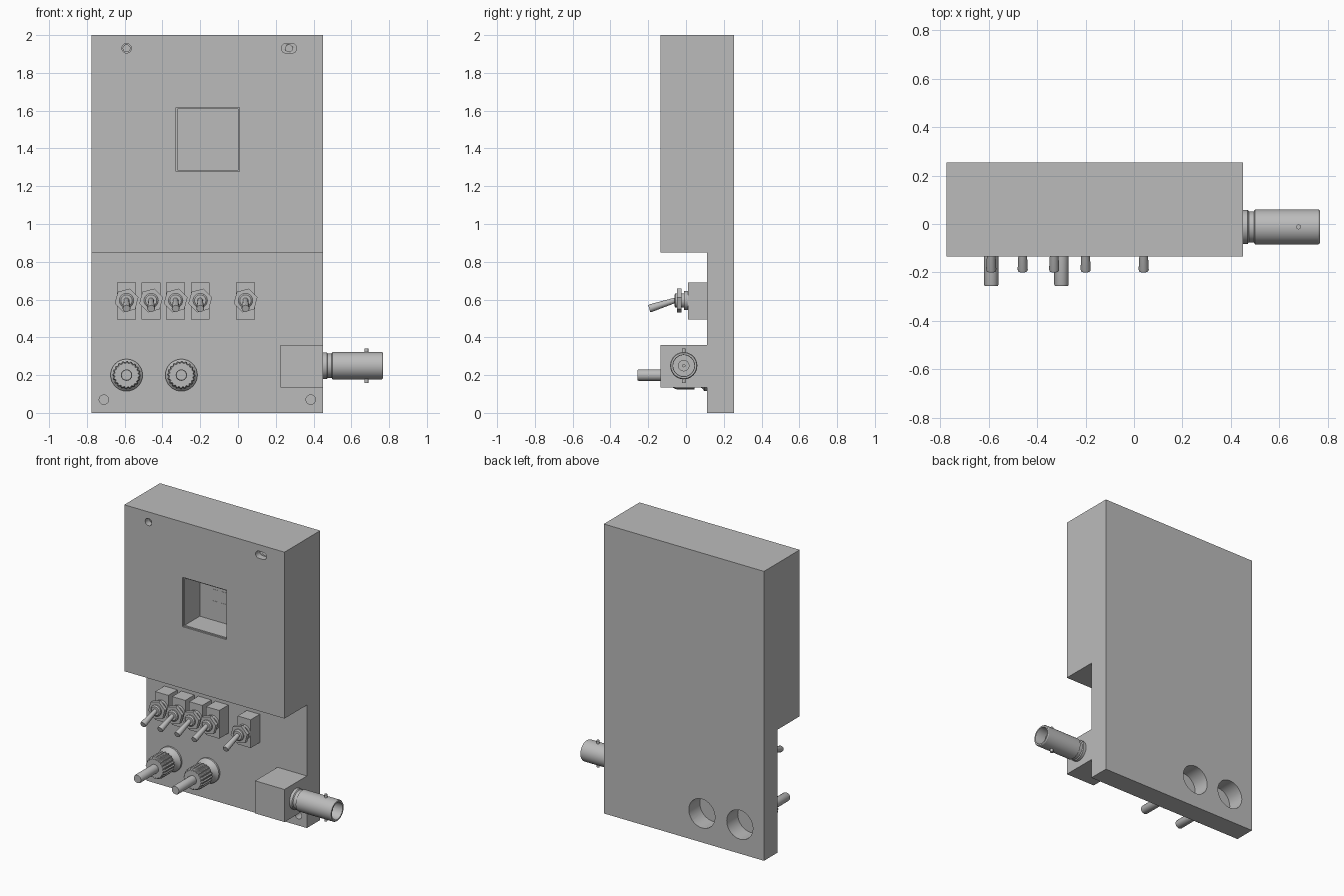
import bpy, bmesh, math
from mathutils import Vector

if "Cube" in bpy.data.objects:
    bpy.data.objects.remove(bpy.data.objects["Cube"])

grey = bpy.data.materials.new("plain grey")
grey.diffuse_color = (0.5, 0.5, 0.5, 1)
grey.use_nodes = True
grey.node_tree.nodes["Principled BSDF"].inputs["Base Color"].default_value = grey.diffuse_color


def finish(name, bm, smooth=False):
    bmesh.ops.recalc_face_normals(bm, faces=bm.faces)
    me = bpy.data.meshes.new(name)
    bm.to_mesh(me)
    bm.free()
    me.materials.append(grey)
    ob = bpy.data.objects.new(name, me)
    bpy.context.collection.objects.link(ob)
    if smooth:
        bpy.ops.object.select_all(action='DESELECT')
        ob.select_set(True)
        bpy.context.view_layer.objects.active = ob
        bpy.ops.object.shade_smooth_by_angle(angle=math.radians(30))
    return ob


def box(name, x, y, z):
    bm = bmesh.new()
    bmesh.ops.create_cube(bm, size=1)
    for v in bm.verts:
        v.co = [a + (b - a) * (c + 0.5) for (a, b), c in zip((x, y, z), v.co)]
    return finish(name, bm)


def lathe(name, origin, direction, profile, n=32, turn=0.0, flute=0.0, stretch=0.0, smooth=True):
    """Revolve (radius, distance) points round a direction; flute notches every other
    vertex, stretch lengthens the section sideways into a slot."""
    bm = bmesh.new()
    d = Vector(direction).normalized()
    u = Vector((0, 0, 1)).cross(d).normalized()
    w = d.cross(u)
    rings = []
    for r, t in profile:
        ring = []
        for i in range(n):
            a = math.tau * i / n + turn
            rr = r - (flute if i % 4 in (1, 2) else 0)
            side = math.copysign(stretch, math.cos(a)) if stretch else 0
            ring.append(bm.verts.new(Vector(origin) + d * t
                                     + u * (rr * math.cos(a) + side) + w * rr * math.sin(a)))
        rings.append(ring)
    for a, b in zip(rings, rings[1:]):
        for i in range(n):
            j = (i + 1) % n
            bm.faces.new((a[i], a[j], b[j], b[i]))
    bm.faces.new(rings[0])
    bm.faces.new(rings[-1])
    return finish(name, bm, smooth)


def cut(target, cutter):
    cutter.hide_render = True
    m = target.modifiers.new("cut", 'BOOLEAN')
    m.operation, m.solver, m.object = 'DIFFERENCE', 'EXACT', cutter
    bpy.context.view_layer.objects.active = target
    bpy.ops.object.modifier_apply(modifier=m.name)
    bpy.data.objects.remove(cutter)


FRONT, BACK = (0, -1, 0), (0, 1, 0)
POSTS = (-0.59, -0.30)

# Stepped housing: thick upper box over a thin lower panel
bm = bmesh.new()
side = [(0.255, 0), (0.255, 2), (-0.135, 2), (-0.135, 0.85), (0.11, 0.85), (0.11, 0)]
face = bm.faces.new([bm.verts.new((-0.775, y, z)) for y, z in side])
ext = bmesh.ops.extrude_face_region(bm, geom=[face])
bmesh.ops.translate(bm, vec=(1.225, 0, 0),
                    verts=[g for g in ext["geom"] if isinstance(g, bmesh.types.BMVert)])
housing = finish("housing", bm)

# Display window with a shallow lip
cut(housing, box("window_cutter", (-0.32, 0.0), (-0.2, 0.04), (1.285, 1.61)))
cut(housing, box("lip_cutter", (-0.328, 0.008), (-0.2, -0.125), (1.277, 1.618)))

# Mounting holes: round and slotted at the top, round at the bottom
for x, s in ((-0.59, 0), (0.27, 0.016)):
    cut(housing, lathe("hole_cutter", (x, -0.2, 1.93), BACK, [(0.025, 0), (0.025, 0.11)], stretch=s))
    cut(housing, lathe("hole_cutter", (x, -0.2, 1.93), BACK, [(0.018, 0), (0.018, 0.2)]))
for x in (-0.71, 0.385):
    cut(housing, lathe("hole_cutter", (x, 0.05, 0.07), BACK, [(0.025, 0), (0.025, 0.14)]))

# Round recesses behind the terminals
for x in POSTS:
    cut(housing, lathe("recess_cutter", (x, 0.3, 0.2), FRONT, [(0.1, 0), (0.1, 0.165)]))

# Small pads at the bottom of the window
for x in (-0.22, -0.155):
    for z in (1.37, 1.45):
        box("display_pad", (x, x + 0.035), (0.038, 0.041), (z, z + 0.05))

# Toggle switches: body, threaded neck, nuts and tilted lever
for x in (-0.59, -0.46, -0.33, -0.20, 0.04):
    box("switch_body", (x - 0.05, x + 0.05), (0.01, 0.11), (0.495, 0.69))
    c = (x, 0.01, 0.595)
    lathe("switch_neck", c, FRONT, [(0.038, 0), (0.038, 0.065), (0.03, 0.072)], 24)
    lathe("switch_washer", c, FRONT, [(0.05, 0.0), (0.05, 0.02)], 24)
    lathe("switch_nut", c, FRONT, [(0.065, 0.033), (0.065, 0.057)], 6,
          turn=math.radians(15), smooth=False)
    lathe("switch_lever", (x, -0.03, 0.605), (0, -0.165, -0.053),
          [(0.013, 0), (0.015, 0.05), (0.021, 0.165), (0.019, 0.173)], 16)

# Screw terminals: flared collar, fluted knob and plain pin
for x in POSTS:
    c = (x, 0.11, 0.2)
    lathe("terminal_collar", c, FRONT,
          [(0.085, -0.005), (0.085, 0.012), (0.07, 0.025), (0.06, 0.045), (0.058, 0.08)])
    lathe("terminal_knob", c, FRONT, [(0.075, 0.065), (0.075, 0.16), (0.068, 0.178)], 80,
          flute=0.006, smooth=False)
    lathe("terminal_pin", c, FRONT, [(0.03, 0.17), (0.03, 0.36), (0.027, 0.366)], 24)

# Coaxial socket on the right: block, hollow barrel, centre pin and bayonet lugs
box("socket_block", (0.225, 0.45), (-0.135, 0.11), (0.135, 0.36))
c = (0.45, -0.012, 0.25)
lathe("socket_barrel", c, (1, 0, 0),
      [(0.07, 0), (0.07, 0.02), (0.064, 0.025), (0.064, 0.045), (0.072, 0.05), (0.072, 0.312),
       (0.068, 0.318), (0.058, 0.318), (0.056, 0.312), (0.056, 0.12)], 40)
lathe("socket_insulator", c, (1, 0, 0), [(0.03, 0.11), (0.03, 0.2)], 24)
lathe("socket_pin", c, (1, 0, 0), [(0.009, 0.11), (0.009, 0.28)], 12)
for s in (-1, 1):
    bm = bmesh.new()
    bmesh.ops.create_cone(bm, cap_ends=True, segments=16, radius1=0.01, radius2=0.01, depth=0.03)
    bmesh.ops.translate(bm, vec=(0.68, -0.012, 0.25 + s * 0.077), verts=bm.verts)
    finish("socket_lug", bm, True)
